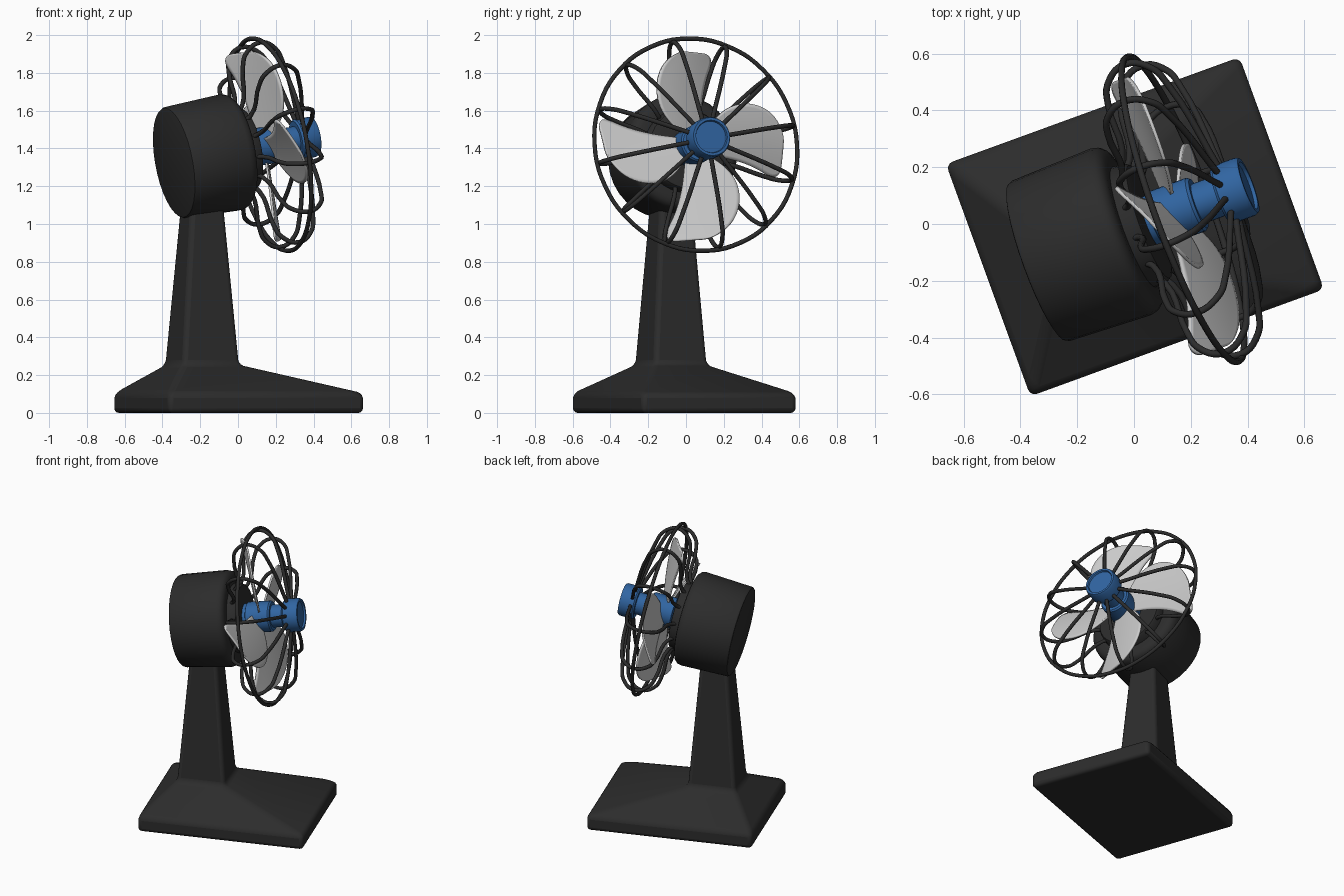
import bpy, bmesh
from math import radians, sin, cos, pi
from mathutils import Matrix

if "Cube" in bpy.data.objects:
    bpy.data.objects.remove(bpy.data.objects["Cube"])

# Whole fan is turned 20 degrees; the head also tips up 10 degrees along its own x axis
BODY = Matrix.Rotation(radians(20), 4, 'Z') @ Matrix.Translation((0, -0.01, 0))
HEAD = BODY @ Matrix.Translation((-0.2, 0, 1.353)) @ Matrix.Rotation(radians(-10), 4, 'Y')


def material(name, color):
    m = bpy.data.materials.new(name)
    m.diffuse_color = (*color, 1)
    m.use_nodes = True
    m.node_tree.nodes["Principled BSDF"].inputs["Base Color"].default_value = m.diffuse_color
    return m


black = material("black_plastic", (0.025, 0.025, 0.025))
blue = material("blue_plastic", (0.03, 0.13, 0.36))


def finish(name, data, matrix, mat=None, angle=35):
    ob = bpy.data.objects.new(name, data)
    bpy.context.collection.objects.link(ob)
    ob.matrix_world = matrix
    if mat:
        data.materials.append(mat)
    if ob.type == 'MESH':
        bpy.ops.object.select_all(action='DESELECT')
        ob.select_set(True)
        bpy.context.view_layer.objects.active = ob
        bpy.ops.object.shade_smooth_by_angle(angle=radians(angle))
    return ob


def to_mesh(name, bm):
    bmesh.ops.recalc_face_normals(bm, faces=bm.faces)
    me = bpy.data.meshes.new(name)
    bm.to_mesh(me)
    bm.free()
    return me


def loft(bm, loops):
    rings = [[bm.verts.new(p) for p in loop] for loop in loops]
    n = len(rings[0])
    for a, b in zip(rings, rings[1:]):
        for i in range(n):
            j = (i + 1) % n
            bm.faces.new((a[i], a[j], b[j], b[i]))
    bm.faces.new(rings[0][::-1])
    bm.faces.new(rings[-1])


def lathe(name, profile, mat, n=32):
    """Turn (distance along axis, radius) pairs around the head axis."""
    bm = bmesh.new()
    loft(bm, [[(s, r * cos(2 * pi * i / n), r * sin(2 * pi * i / n)) for i in range(n)]
              for s, r in profile])
    return finish(name, to_mesh(name, bm), HEAD, mat)


# Base and tapered stand
bm = bmesh.new()
sections = [(0, 0, 1.10, 0.87), (0.105, 0, 1.10, 0.87),
            (0.255, -0.206, 0.32, 0.30), (1.2, -0.206, 0.17, 0.17)]
loft(bm, [[(u + sx * a / 2, sy * b / 2, z) for sx, sy in ((-1, -1), (1, -1), (1, 1), (-1, 1))]
          for z, u, a, b in sections])
stand = finish("base_and_stand", to_mesh("base_and_stand", bm), BODY, black)
bev = stand.modifiers.new("bevel", 'BEVEL')
bev.width = 0.025
bev.segments = 3
bev.limit_method = 'ANGLE'
bev.angle_limit = radians(8)

# Motor housing with stepped front
lathe("motor_housing", [(-0.17, 0.285), (-0.167, 0.294), (-0.155, 0.3), (0.15, 0.312), (0.175, 0.306),
                        (0.192, 0.29), (0.2, 0.265), (0.2, 0.225), (0.245, 0.22),
                        (0.257, 0.212), (0.26, 0.2), (0.26, 0.05)], black)

# Blue hub, shaft and front cap
lathe("fan_hub", [(0.25, 0.05), (0.25, 0.09), (0.28, 0.09), (0.285, 0.1), (0.435, 0.1),
                  (0.445, 0.092), (0.445, 0.073), (0.54, 0.073), (0.54, 0.03)], blue)
lathe("front_cap", [(0.53, 0.05), (0.53, 0.1), (0.54, 0.108), (0.622, 0.108), (0.635, 0.102),
                    (0.635, 0.088), (0.623, 0.084), (0.623, 0.02)], blue)

# Four pitched blades: radius, trailing and leading edge offsets
stations = [(0.05, -0.06, 0.04), (0.11, -0.14, 0.05), (0.19, -0.205, 0.06), (0.30, -0.222, 0.085),
            (0.40, -0.19, 0.125), (0.465, -0.13, 0.165), (0.505, -0.05, 0.135)]
COLS = 5
for k in range(4):
    th = pi / 2 * k
    bm = bmesh.new()
    grid = []
    for r, lo, hi in stations:
        row = []
        for i in range(COLS):
            t = lo + (hi - lo) * i / (COLS - 1)
            s = 0.35 - 0.45 * t - 0.5 * t * t
            row.append(bm.verts.new((s, r * cos(th) + t * sin(th), r * sin(th) - t * cos(th))))
        grid.append(row)
    for a, b in zip(grid, grid[1:]):
        for i in range(COLS - 1):
            bm.faces.new((a[i], a[i + 1], b[i + 1], b[i]))
    blade = finish(f"blade_{k + 1}", to_mesh("blade", bm), HEAD, None, 60)
    sub = blade.modifiers.new("subsurf", 'SUBSURF')
    sub.levels = sub.render_levels = 2
    sol = blade.modifiers.new("thickness", 'SOLIDIFY')
    sol.thickness = 0.012
    sol.offset = 0


def wire(name):
    cu = bpy.data.curves.new(name, 'CURVE')
    cu.dimensions = '3D'
    cu.bevel_depth = 0.012
    cu.bevel_resolution = 2
    cu.use_fill_caps = True
    cu.resolution_u = 5
    return cu


def spline(cu, points, cyclic=False):
    sp = cu.splines.new('BEZIER')
    sp.bezier_points.add(len(points) - 1)
    for bp, p in zip(sp.bezier_points, points):
        bp.co = p
        bp.handle_left_type = bp.handle_right_type = 'AUTO'
    sp.use_cyclic_u = cyclic
    sp.use_smooth = True


# Guard: outer ring and bent wires running from motor to cap
ring = wire("guard_ring")
spline(ring, [(0.385, 0.57 * cos(pi * i / 8), 0.57 * sin(pi * i / 8)) for i in range(16)], True)
finish("guard_ring", ring, HEAD, black)

bars = wire("guard_wires")
path = [(0.2, 0.19), (0.25, 0.24), (0.275, 0.44), (0.30, 0.51), (0.385, 0.558),
        (0.47, 0.51), (0.50, 0.44), (0.56, 0.09)]
for k in range(12):
    th = radians(10 + 30 * k)
    spline(bars, [(s, r * cos(th), r * sin(th)) for s, r in path])
finish("guard_wires", bars, HEAD, black)
